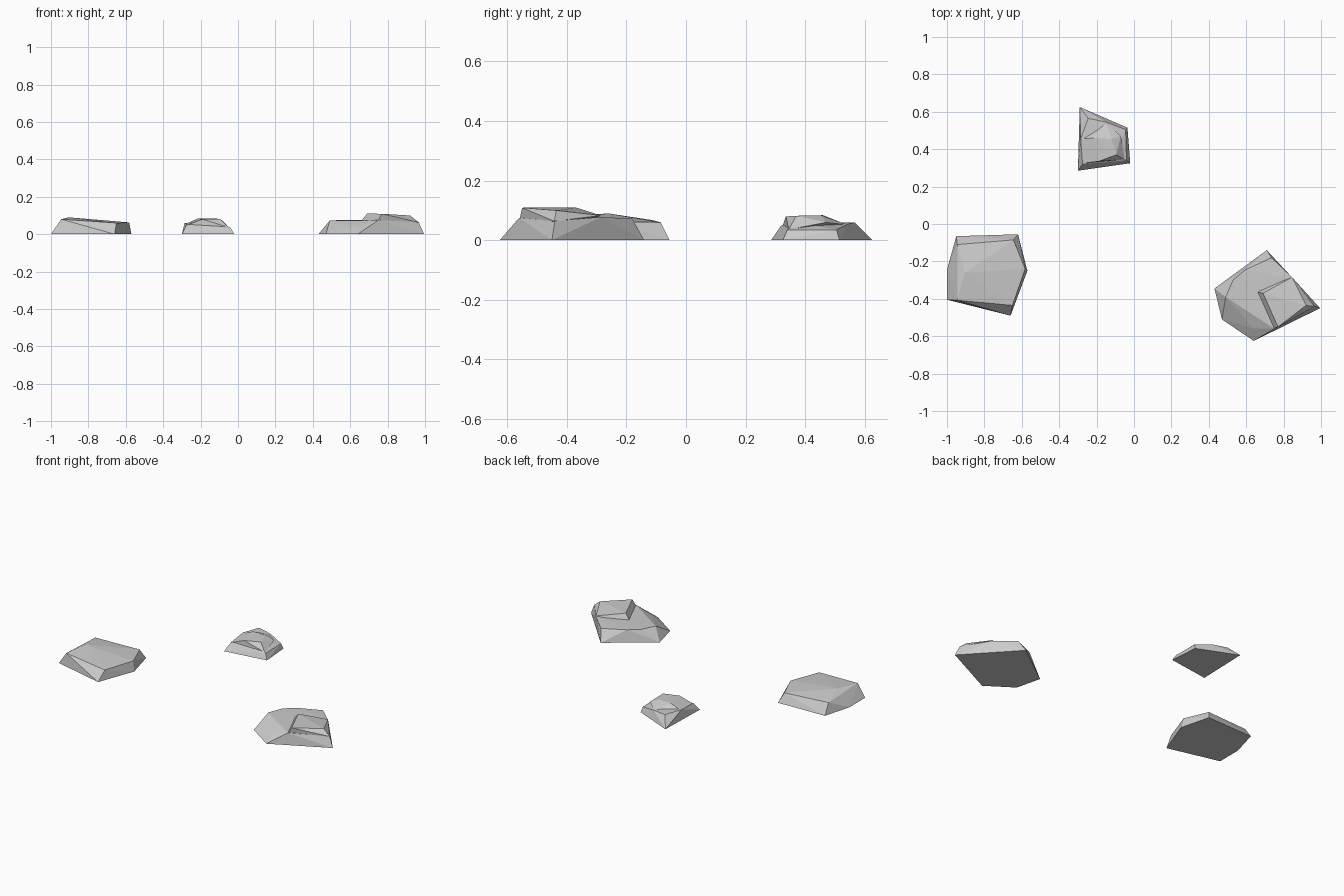
import bpy, bmesh

if "Cube" in bpy.data.objects:
    bpy.data.objects.remove(bpy.data.objects["Cube"])


def hull(name, base, top):
    """Faceted stone chunk: convex hull of a ground outline and upper corners."""
    bm = bmesh.new()
    for x, y in base:
        bm.verts.new((x, y, 0))
    for p in top:
        bm.verts.new(p)
    res = bmesh.ops.convex_hull(bm, input=bm.verts[:])
    junk = [v for v in res["geom_interior"] if isinstance(v, bmesh.types.BMVert)]
    bmesh.ops.delete(bm, geom=junk, context="VERTS")
    bmesh.ops.recalc_face_normals(bm, faces=bm.faces[:])
    me = bpy.data.meshes.new(name)
    bm.to_mesh(me)
    bm.free()
    ob = bpy.data.objects.new(name, me)
    bpy.context.collection.objects.link(ob)
    return ob


def fuse(body, cap):
    """Merge a raised slab into the stone and discard the helper."""
    mod = body.modifiers.new("union", "BOOLEAN")
    mod.operation, mod.solver, mod.object = "UNION", "EXACT", cap
    bpy.context.view_layer.objects.active = body
    bpy.ops.object.modifier_apply(modifier=mod.name)
    bpy.data.objects.remove(cap)


# Left stone: flat slab sloping down to the right
hull("left_stone",
     [(-.95, -.065), (-.62, -.055), (-.57, -.25), (-.66, -.49), (-1, -.405), (-1, -.245)],
     [(-.945, -.11, .067), (-.645, -.085, .06), (-.582, -.24, .063),
      (-.65, -.435, .06), (-.945, -.408, .08), (-.905, -.26, .09)])

# Right stone: broad lower body with a raised slab
right = hull("right_stone",
             [(.71, -.14), (.995, -.45), (.64, -.625), (.47, -.51), (.43, -.345)],
             [(.735, -.18, .072), (.845, -.285, .078), (.595, -.245, .075), (.53, -.3, .075),
              (.49, -.39, .072), (.64, -.56, .042), (.75, -.56, .075), (.965, -.44, .065)])
slab = hull("right_slab", [],
            [(.65, -.36, .06), (.69, -.37, .11), (.77, -.55, .109), (.74, -.56, .06),
             (.92, -.435, .1), (.845, -.285, .083), (.965, -.442, .064), (.8, -.42, .02)])
fuse(right, slab)

# Back stone: small base with a rear ledge and a raised crown
back = hull("back_stone",
            [(-.29, .625), (-.035, .515), (-.02, .325), (-.3, .285)],
            [(-.285, .455, .06), (-.245, .565, .06), (-.15, .545, .055), (-.275, .32, .05),
             (-.045, .505, .035), (-.04, .34, .035), (-.1, .37, .06)])
crown = hull("back_crown", [],
             [(-.28, .455, .055), (-.215, .46, .084), (-.15, .54, .052), (-.12, .455, .083),
              (-.07, .47, .06), (-.095, .37, .082), (-.19, .335, .08), (-.27, .325, .05),
              (-.05, .345, .036), (-.16, .42, .02)])
fuse(back, crown)
